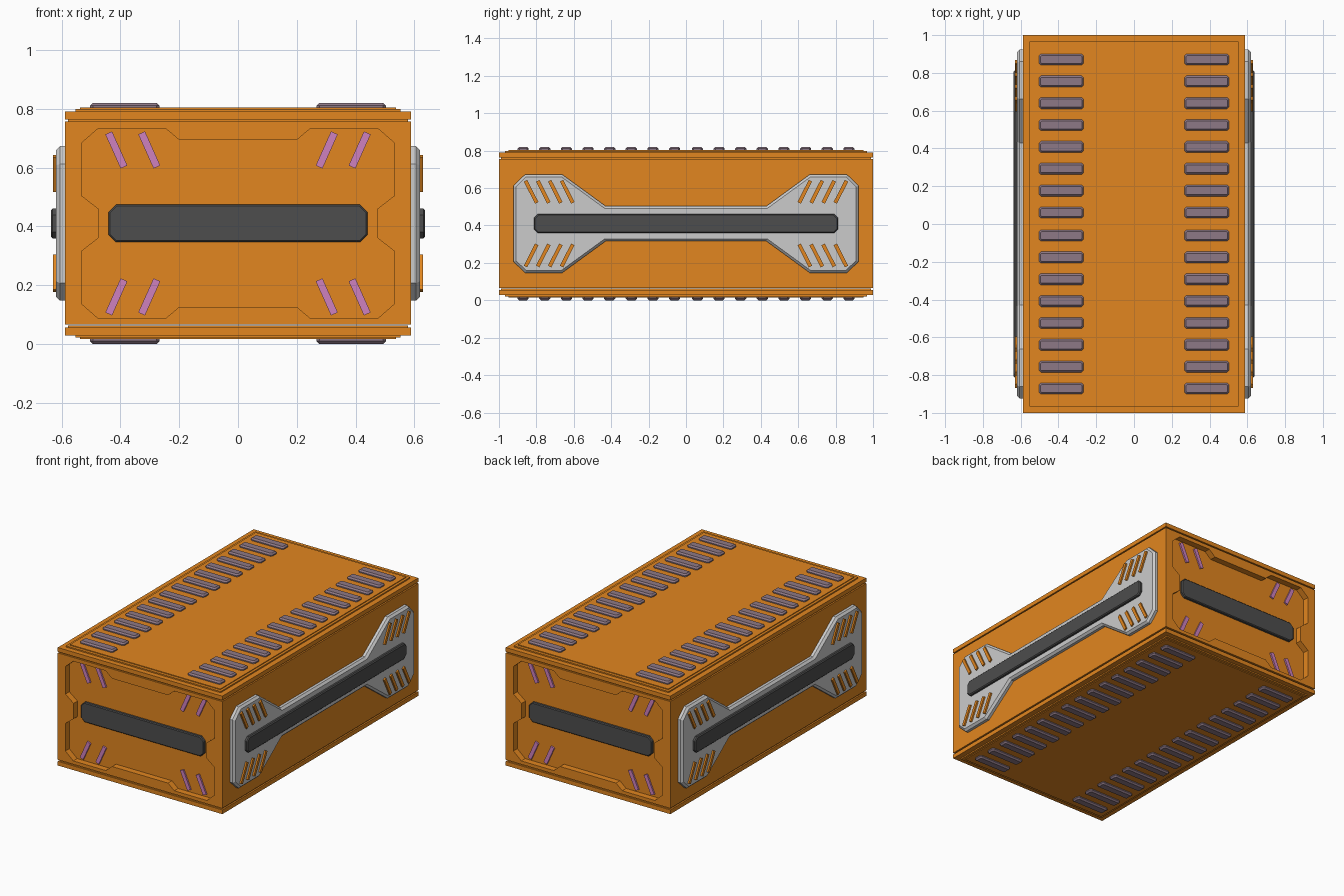
import bpy, bmesh
from mathutils import Matrix, Vector

if "Cube" in bpy.data.objects:
    bpy.data.objects.remove(bpy.data.objects["Cube"])

ZC = 0.41  # mid height


def material(name, rgb):
    m = bpy.data.materials.new(name)
    m.diffuse_color = (*rgb, 1)
    m.use_nodes = True
    m.node_tree.nodes["Principled BSDF"].inputs["Base Color"].default_value = m.diffuse_color
    return m


ORANGE = material("orange_paint", (0.76, 0.24, 0.014))
DARK = material("dark_rubber", (0.075, 0.075, 0.075))
MAUVE = material("mauve_grip", (0.27, 0.19, 0.24))
PINK = material("pink_strip", (0.62, 0.22, 0.52))


def frame(u, v, w, origin):
    """Matrix that places a flat outline (u, v) rising along w."""
    m = Matrix((u, v, w)).transposed().to_4x4()
    m.translation = Vector(origin)
    return m


def plates(name, outlines, place, height, bevel=0.0, mat=None):
    """Extruded outlines, with an optional chamfered top edge."""
    bm = bmesh.new()
    for pts in outlines:
        face = bm.faces.new([bm.verts.new((p[0], p[1], 0)) for p in pts])
        face.normal_update()
        if face.normal.z < 0:
            face.normal_flip()
        base = bmesh.ops.extrude_face_region(bm, geom=[face], use_keep_orig=True)
        top = [g for g in base["geom"] if isinstance(g, bmesh.types.BMFace)][0]
        for v in top.verts:
            v.co.z = height - bevel
        bm.normal_update()
        if bevel:
            bmesh.ops.inset_region(bm, faces=[top], thickness=bevel,
                                   use_even_offset=True, use_boundary=True)
            for v in top.verts:
                v.co.z = height
    bmesh.ops.recalc_face_normals(bm, faces=bm.faces)
    bm.transform(place)
    me = bpy.data.meshes.new(name)
    bm.to_mesh(me)
    bm.free()
    ob = bpy.data.objects.new(name, me)
    bpy.context.collection.objects.link(ob)
    if mat:
        me.materials.append(mat)
    return ob


def rect(hx, hy, cx=0, cy=0, c=0.0):
    """Rectangle outline with corners cut by c."""
    if not c:
        return [(cx - hx, cy - hy), (cx + hx, cy - hy), (cx + hx, cy + hy), (cx - hx, cy + hy)]
    q = [(hx - c, -hy), (hx, -hy + c), (hx, hy - c), (hx - c, hy),
         (-hx + c, hy), (-hx, hy - c), (-hx, -hy + c), (-hx + c, -hy)]
    return [(cx + a, cy + b) for a, b in q]


def four_way(quarter):
    """Mirror a quarter outline (from +u axis round to +v axis) on both axes."""
    half = quarter + [(-a, b) for a, b in reversed(quarter)]
    return half + [(-a, -b) for a, b in half]


def slants(centres, cv, lean, rise, width):
    """Slanted strips mirrored into all four corners."""
    out = []
    along = Vector((lean, rise))
    across = Vector((rise, -lean)).normalized() * width
    for su in (-1, 1):
        for sv in (-1, 1):
            for cu in centres:
                c = Vector((cu, cv))
                q = [c - along - across, c - along + across, c + along + across, c + along - across]
                out.append([(su * p.x, sv * p.y) for p in q])
    return out


X, Y, Z = Vector((1, 0, 0)), Vector((0, 1, 0)), Vector((0, 0, 1))

# case body with a core that leaves thin seams below the lid and above the base
plates("case_core", [rect(0.578, 0.99)], frame(X, Y, Z, (0, 0, 0.05)), 0.012, 0, ORANGE)
plates("case_core_top", [rect(0.578, 0.99)], frame(X, Y, Z, (0, 0, 0.755)), 0.012, 0, ORANGE)
body = plates("case_body", [rect(0.588, 1)], frame(X, Y, Z, (0, 0, 0.066)), 0.69, 0, ORANGE)

# outline of the recess in both end walls, and of the side guards
recess = four_way([(0.475, 0.05), (0.533, 0.095), (0.533, 0.273), (0.477, 0.322),
                   (0.245, 0.322), (0.2, 0.284)])
guard = four_way([(0.923, 0.203), (0.86, 0.263), (0.662, 0.263), (0.43, 0.094)])
DEPTH = 0.04

for s, end, side in ((1, "front", "right"), (-1, "back", "left")):
    # end wall: recess, dark bar and pink strips
    cutter = plates("recess_cutter", [recess],
                    frame(X * s, Z, Y * -s, (0, -s * (1 - DEPTH), ZC)), 0.1)
    mod = body.modifiers.new("recess", "BOOLEAN")
    mod.object, mod.operation, mod.solver = cutter, "DIFFERENCE", "EXACT"
    bpy.context.view_layer.objects.active = body
    bpy.ops.object.modifier_apply(modifier=mod.name)
    bpy.data.objects.remove(cutter)
    floor = frame(X * s, Z, Y * -s, (0, -s * (1 - DEPTH), ZC))
    plates(end + "_bar", [rect(0.44, 0.064, c=0.025)], floor, 0.018, 0.005, DARK)
    plates(end + "_strips", slants((0.302, 0.414), 0.25, 0.026, 0.058, 0.0125),
           floor, 0.01, 0, PINK)

    # side wall: chamfered guard, dark bar and orange strips
    wall = frame(Y * s, Z, X * s, (s * 0.588, 0, ZC))
    plates(side + "_guard", [guard], wall, 0.031, 0.013)
    plates(side + "_guard_bar", [rect(0.814, 0.051, c=0.022)], wall, 0.049, 0.006, DARK)
    plates(side + "_guard_strips",
           slants((0.635, 0.699, 0.763, 0.828), 0.17, 0.03, 0.059, 0.01),
           wall, 0.041, 0, ORANGE)

    # lid and base: slab, raised panel with rim, and rows of grip bars
    part = "lid" if s > 0 else "base"

    def level(z):
        return frame(X * s, Y, Z * s, (0, 0, ZC + s * z))

    plates(part + "_slab", [rect(0.588, 1)], level(0.354), 0.027, 0, ORANGE)
    plates(part + "_rim", [rect(0.553, 0.967)], level(0.381), 0.008, 0, ORANGE)
    plates(part + "_panel", [rect(0.537, 0.948)], level(0.381), 0.013, 0, ORANGE)
    plates(part + "_grips",
           [rect(0.118, 0.03, sx * 0.385, sy * (0.061 + 0.1157 * i), 0.01)
            for sx in (-1, 1) for sy in (-1, 1) for i in range(8)],
           level(0.39), 0.02, 0.009, MAUVE)
